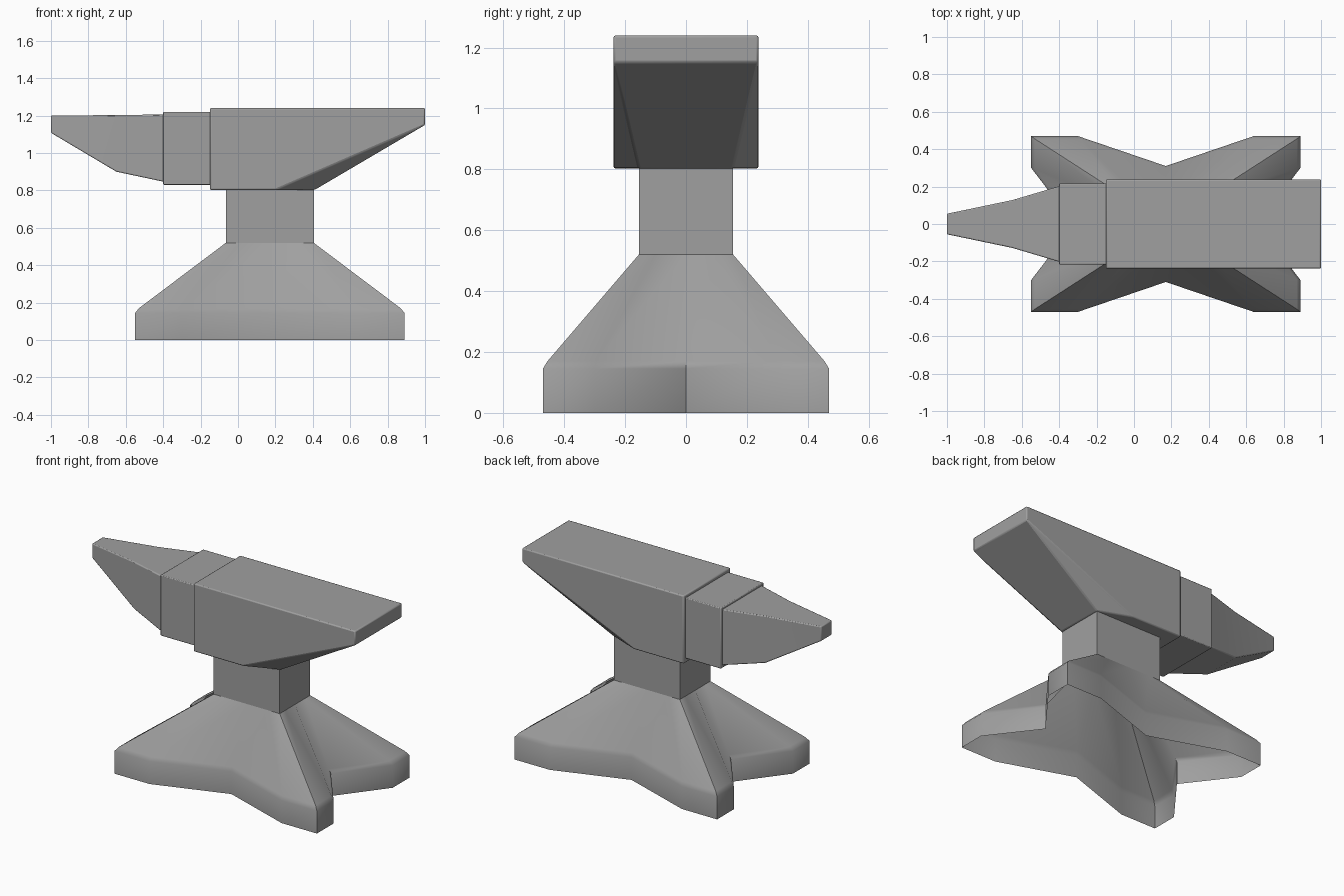
import bpy, bmesh
from math import atan2, radians

cube = bpy.data.objects.get("Cube")
if cube:
    bpy.data.objects.remove(cube, do_unlink=True)

grey = bpy.data.materials.new("iron grey")
grey.use_nodes = True
colour = (0.35, 0.35, 0.35, 1)
grey.diffuse_color = colour
bsdf = grey.node_tree.nodes["Principled BSDF"]
bsdf.inputs["Base Color"].default_value = colour
bsdf.inputs["Roughness"].default_value = 0.7


def finish(name, bm, bevel=0.0, angle=30):
    """Turn a bmesh into a shaded object with an optional narrow bevel."""
    mesh = bpy.data.meshes.new(name)
    bm.to_mesh(mesh)
    bm.free()
    mesh.materials.append(grey)
    obj = bpy.data.objects.new(name, mesh)
    bpy.context.collection.objects.link(obj)
    if bevel:
        mod = obj.modifiers.new("edge_bevel", 'BEVEL')
        mod.width = bevel
        mod.segments = 2
        mod.limit_method = 'ANGLE'
        mod.angle_limit = radians(25)
    bpy.ops.object.select_all(action='DESELECT')
    obj.select_set(True)
    bpy.context.view_layer.objects.active = obj
    bpy.ops.object.shade_smooth_by_angle(angle=radians(angle))
    return obj


def loft(rings, caps=True):
    """Join closed rings of equal length with quads."""
    bm = bmesh.new()
    loops = [[bm.verts.new(p) for p in ring] for ring in rings]
    n = len(loops[0])
    for a, b in zip(loops, loops[1:]):
        for i in range(n):
            j = (i + 1) % n
            bm.faces.new((a[i], a[j], b[j], b[i]))
    if caps:
        bm.faces.new(loops[0][::-1])
        bm.faces.new(loops[-1])
        bmesh.ops.recalc_face_normals(bm, faces=bm.faces)
    return bm


def section(x, half_width, low, high):
    """Rectangle across the x axis."""
    return [(x, -half_width, low), (x, half_width, low),
            (x, half_width, high), (x, -half_width, high)]


def mirrored_ring(quarter, z, centre_x=0.17):
    """Mirror a quarter outline into all four quadrants, in order round the centre."""
    points = {(sx * x + 0.0, sy * y + 0.0)
              for x, y in quarter for sx in (1, -1) for sy in (1, -1)}
    ordered = sorted(points, key=lambda p: atan2(p[1], p[0]) if p[1] or p[0] > 0 else 3.1415)
    return [(x + centre_x, y, z) for x, y in ordered]


# Four-footed base, open underneath, rising into the neck
foot = [(0.49, 0), (0.72, 0.30), (0.72, 0.47), (0.47, 0.47), (0, 0.31)]
shoulder = [(0.475, 0), (0.70, 0.295), (0.70, 0.455), (0.46, 0.455), (0, 0.30)]
neck = [(0.235, 0), (0.235, 0.10), (0.235, 0.155), (0.153, 0.155), (0, 0.155)]
finish("base", loft([mirrored_ring(foot, 0), mirrored_ring(foot, 0.145),
                     mirrored_ring(shoulder, 0.17), mirrored_ring(neck, 0.52)],
                    caps=False), angle=50)
finish("neck", loft([mirrored_ring(neck, 0.52), mirrored_ring(neck, 0.803)], caps=False))

# Main body with the undercut heel
bm = bmesh.new()
top, bottom = 1.24, 0.803
sides = []
for s in (-1, 1):
    outline = [(-0.15, 0.238, top), (-0.15, 0.238, bottom), (0.20, 0.238, bottom),
               (1, 0.238, 1.15), (1, 0.238, top), (0.41, 0.155, bottom)]
    sides.append([bm.verts.new((x, s * y, z)) for x, y, z in outline])
for v in sides:
    bm.faces.new(v[:5])
    bm.faces.new((v[2], v[5], v[3]))
r, l = sides
for loop in ((0, 1), (3, 4), (4, 0), (5, 3)):
    a, b = loop
    bm.faces.new((r[a], r[b], l[b], l[a]))
bm.faces.new((r[1], r[2], r[5], l[5], l[2], l[1]))
bmesh.ops.recalc_face_normals(bm, faces=bm.faces)
finish("body", bm, bevel=0.007)

# Stepped block between body and horn
finish("step", loft([section(-0.40, 0.217, 0.83, 1.22),
                     section(-0.14, 0.217, 0.83, 1.22)]), bevel=0.005)

# Tapered horn
finish("horn", loft([section(-1.0, 0.055, 1.108, 1.20),
                     section(-0.65, 0.128, 0.90, 1.203),
                     section(-0.39, 0.205, 0.845, 1.206)]), bevel=0.006)
